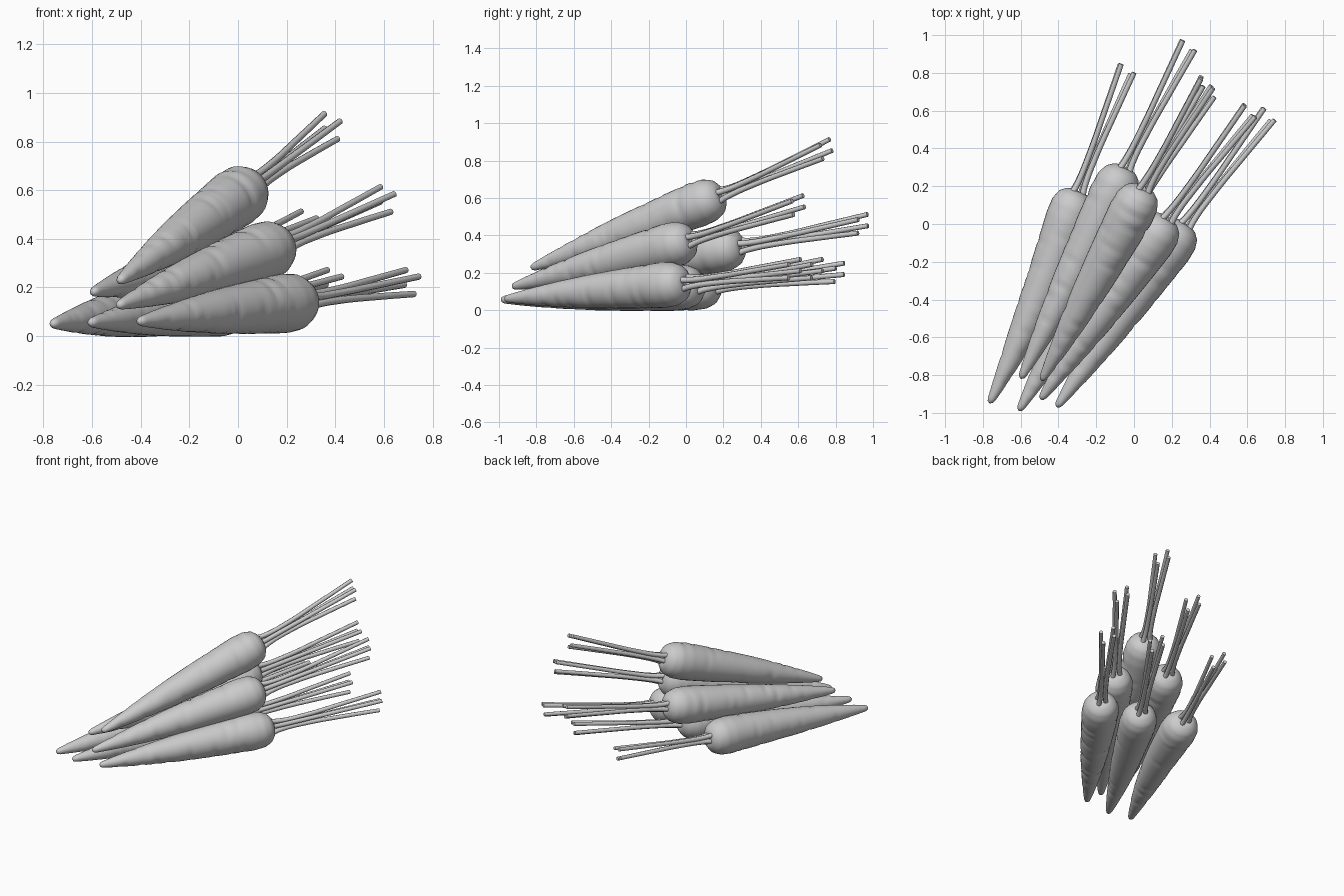
import bpy, bmesh, math, random
from mathutils import Vector

if "Cube" in bpy.data.objects:
    bpy.data.objects.remove(bpy.data.objects["Cube"])

random.seed(4)
SEGS, RINGS = 32, 72

# root outline: (fraction from tip to crown, radius)
PROFILE = [(0, .0), (.006, .014), (.02, .021), (.08, .033), (.17, .049), (.3, .069),
           (.45, .088), (.6, .102), (.75, .114), (.87, .122), (.93, .117),
           (.97, .098), (.992, .066), (1.0, .04), (.99, .0)]

# tip, crown, middle of the stem ends, sideways bow
CARROTS = {
    "bottom_left":   ((-.765, -.95, .05), (-.295, .175, .13), (-.04, .82, .20), .02),
    "bottom_middle": ((-.61, -.99, .055), (.00, .08, .13), (.39, .70, .22), .0),
    "bottom_right":  ((-.41, -.97, .06), (.275, .0, .145), (.71, .58, .22), .0),
    "middle_left":   ((-.60, -.82, .18), (-.045, .30, .34), (.285, .945, .46), .0),
    "middle_right":  ((-.495, -.93, .125), (.18, .03, .375), (.61, .60, .56), .0),
    "top":           ((-.49, -.83, .225), (.055, .19, .615), (.385, .75, .86), .0),
}


def frame(axis):
    side = axis.cross(Vector((0, 0, 1))).normalized()
    return side, side.cross(axis).normalized()


def resample(n):
    """Evenly spread points along the outline."""
    d = [0]
    for a, b in zip(PROFILE, PROFILE[1:]):
        d.append(d[-1] + math.hypot((b[0] - a[0]) * 1.2, b[1] - a[1]))
    out, k = [], 0
    for i in range(1, n):
        s = d[-1] * i / n
        while d[k + 1] < s:
            k += 1
        f = (s - d[k]) / (d[k + 1] - d[k])
        a, b = PROFILE[k], PROFILE[k + 1]
        out.append((a[0] + (b[0] - a[0]) * f, a[1] + (b[1] - a[1]) * f))
    return out


def make_root(name, tip, crown, bow):
    axis = (crown - tip).normalized()
    side, up = frame(axis)
    # short shallow creases scattered around the root
    creases = [(.1 + .8 * (i + random.random()) / 22, random.uniform(0, math.tau),
                random.uniform(.003, .007)) for i in range(22)]

    def point(t, r, a):
        for ct, ca, depth in creases:
            da = (a - ca + math.pi) % math.tau - math.pi
            r -= depth * math.exp(-((t - ct) / .013) ** 2 - (da / .65) ** 2) * min(1, r / .05)
        bend = side * bow * 4 * t * (1 - t)
        return tip.lerp(crown, t) + bend + (side * math.cos(a) + up * math.sin(a)) * r

    bm = bmesh.new()
    rings = [[bm.verts.new(point(t, r, math.tau * j / SEGS)) for j in range(SEGS)]
             for t, r in resample(RINGS)]
    for lo, hi in zip(rings, rings[1:]):
        for j in range(SEGS):
            k = (j + 1) % SEGS
            bm.faces.new((lo[j], lo[k], hi[k], hi[j]))
    for ring, end in ((rings[0], tip), (rings[-1], tip.lerp(crown, .99))):
        v = bm.verts.new(end)
        for j in range(SEGS):
            bm.faces.new((ring[j], ring[(j + 1) % SEGS], v))
    bmesh.ops.recalc_face_normals(bm, faces=bm.faces)
    mesh = bpy.data.meshes.new(name)
    bm.to_mesh(mesh)
    bm.free()
    mesh.shade_smooth()
    bpy.context.collection.objects.link(bpy.data.objects.new(name, mesh))


def make_stems(name, tip, crown, end):
    axis = (end - crown).normalized()
    side, up = frame(axis)
    curve = bpy.data.curves.new(name, 'CURVE')
    curve.dimensions = '3D'
    curve.bevel_depth = .0135
    curve.bevel_resolution = 2
    curve.use_fill_caps = True
    # offsets of each stem end: sideways, up, along
    for u, v, w in ((-.035, .05, .02), (.045, .025, .0), (.03, -.045, -.02), (-.04, -.01, .01)):
        off = side * u + up * v
        start = crown - (crown - tip).normalized() * .03
        pts = [start + off * .75, crown + axis * .04 + off * .5,
               crown.lerp(end, .3) + off * .45, crown.lerp(end, .65) + off * .7,
               end + off + axis * w]
        sp = curve.splines.new('BEZIER')
        sp.bezier_points.add(len(pts) - 1)
        sp.resolution_u = 5
        for i, (bp, p) in enumerate(zip(sp.bezier_points, pts)):
            bp.co = p
            bp.handle_left_type = bp.handle_right_type = 'AUTO'
            bp.radius = 1.25 - .07 * i
    bpy.context.collection.objects.link(bpy.data.objects.new(name, curve))


# pile of carrots
for label, (tip, crown, end, bow) in CARROTS.items():
    tip, crown, end = Vector(tip), Vector(crown), Vector(end)
    make_root("carrot_root_" + label, tip, crown, bow)
    make_stems("carrot_stems_" + label, tip, crown, end)
